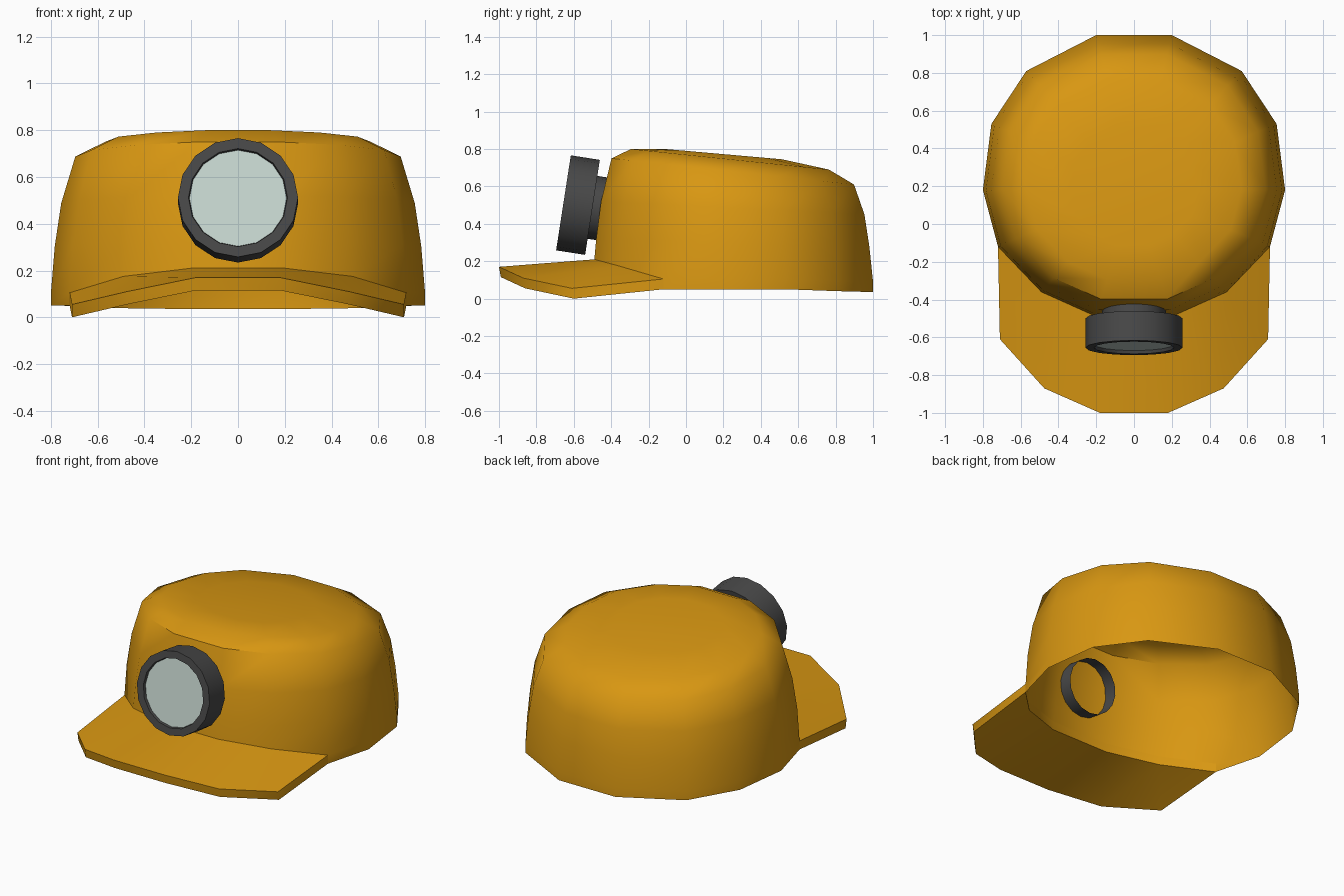
import bpy, bmesh, math
from mathutils import Vector

if "Cube" in bpy.data.objects:
    bpy.data.objects.remove(bpy.data.objects["Cube"])


def material(name, rgb):
    m = bpy.data.materials.new(name)
    m.diffuse_color = (*rgb, 1)
    m.use_nodes = True
    m.node_tree.nodes["Principled BSDF"].inputs["Base Color"].default_value = m.diffuse_color
    return m


YELLOW = material("cap yellow", (0.69, 0.31, 0.006))
DARK = material("dark grey", (0.065, 0.065, 0.065))
GLASS = material("pale glass", (0.58, 0.69, 0.64))


def finish(bm, name, mat, angle=None):
    bmesh.ops.recalc_face_normals(bm, faces=bm.faces)
    me = bpy.data.meshes.new(name)
    bm.to_mesh(me)
    bm.free()
    me.materials.append(mat)
    ob = bpy.data.objects.new(name, me)
    bpy.context.collection.objects.link(ob)
    if angle:
        bpy.context.view_layer.objects.active = ob
        ob.select_set(True)
        bpy.ops.object.shade_smooth_by_angle(angle=math.radians(angle))
        ob.select_set(False)
    return ob


def bridge(bm, a, b, closed=True):
    n = len(a)
    for i in range(n if closed else n - 1):
        j = (i + 1) % n
        bm.faces.new((a[i], a[j], b[j], b[i]))


# Right half of the rim, front to back: x, y, z
half = [(0.20, -0.49, 0.155), (0.49, -0.36, 0.12), (0.72, -0.12, 0.05),
        (0.80, 0.18, 0.05), (0.755, 0.53, 0.05), (0.57, 0.81, 0.04), (0.20, 1.0, 0.035)]
rim = [Vector(p) for p in half] + [Vector((-x, y, z)) for x, y, z in reversed(half)]
CY = 0.255

# Cap: crown shell, open below, with the brim grown from its front
bm = bmesh.new()
rings = [[bm.verts.new(p) for p in rim],
         [bm.verts.new(p + Vector((0, 0, 0.055))) for p in rim]]
# scale, centre y, height at the front, height at the back
for s, cy, zf, zb in ((0.98, 0.25, 0.32, 0.28), (0.945, 0.25, 0.52, 0.45),
                      (0.87, 0.25, 0.75, 0.61), (0.71, 0.235, 0.80, 0.69),
                      (0.42, 0.20, 0.80, 0.745)):
    ring = []
    for p in rim:
        t = (p.y + 0.49) / 1.49
        ring.append(bm.verts.new((p.x * s, cy + (p.y - CY) * s, zf + (zb - zf) * t)))
    rings.append(ring)
for a, b in zip(rings, rings[1:]):
    bridge(bm, a, b)
bm.faces.new(rings[-1])

# Brim: left to right around the front
outer = [(0.18, -1.0, 0.17), (0.475, -0.87, 0.11), (0.71, -0.61, 0.055)]
edge = [(-x, y, z) for x, y, z in reversed(outer)] + outer
front = [11, 12, 13, 0, 1, 2]
top_in = [rings[1][i] for i in front]
low_in = [rings[0][i] for i in front]
top_out = [bm.verts.new(p) for p in edge]
low_out = [bm.verts.new((x, y + 0.01, z - 0.055)) for x, y, z in edge]
bridge(bm, top_in, top_out, False)
bridge(bm, top_out, low_out, False)
bridge(bm, low_out, low_in, False)
for i in (0, -1):
    bm.faces.new((top_in[i], top_out[i], low_out[i], low_in[i]))
finish(bm, "cap", YELLOW, 50)

# Lamp axis leans slightly upward toward the front
BASE = Vector((0, -0.50, 0.488))
AXIS = Vector((0, -0.155, 0.024)).normalized()
UP = Vector((0, 0.024, 0.155)).normalized()


def lathe(name, profile, mat, sides=16, cap=False, angle=None):
    """Sweep (distance along axis, radius) pairs around the lamp axis."""
    bm = bmesh.new()
    loops = []
    for d, r in profile:
        loops.append([bm.verts.new(BASE + AXIS * d
                      + UP * r * math.cos(2 * math.pi * k / sides)
                      + Vector((1, 0, 0)) * r * math.sin(2 * math.pi * k / sides))
                      for k in range(sides)])
    for a, b in zip(loops, loops[1:]):
        bridge(bm, a, b)
    if cap:
        bm.faces.new(loops[-1])
    return finish(bm, name, mat, angle)


lathe("lamp_housing", [(0, 0.168), (0, 0.257), (0.157, 0.257), (0.157, 0.212), (0.14, 0.208)],
      DARK, angle=30)
lathe("lamp_mount", [(0.0, 0.17), (-0.13, 0.17)], DARK, angle=30)
lathe("lamp_lens", [(0.14, 0.209)], GLASS, cap=True)
